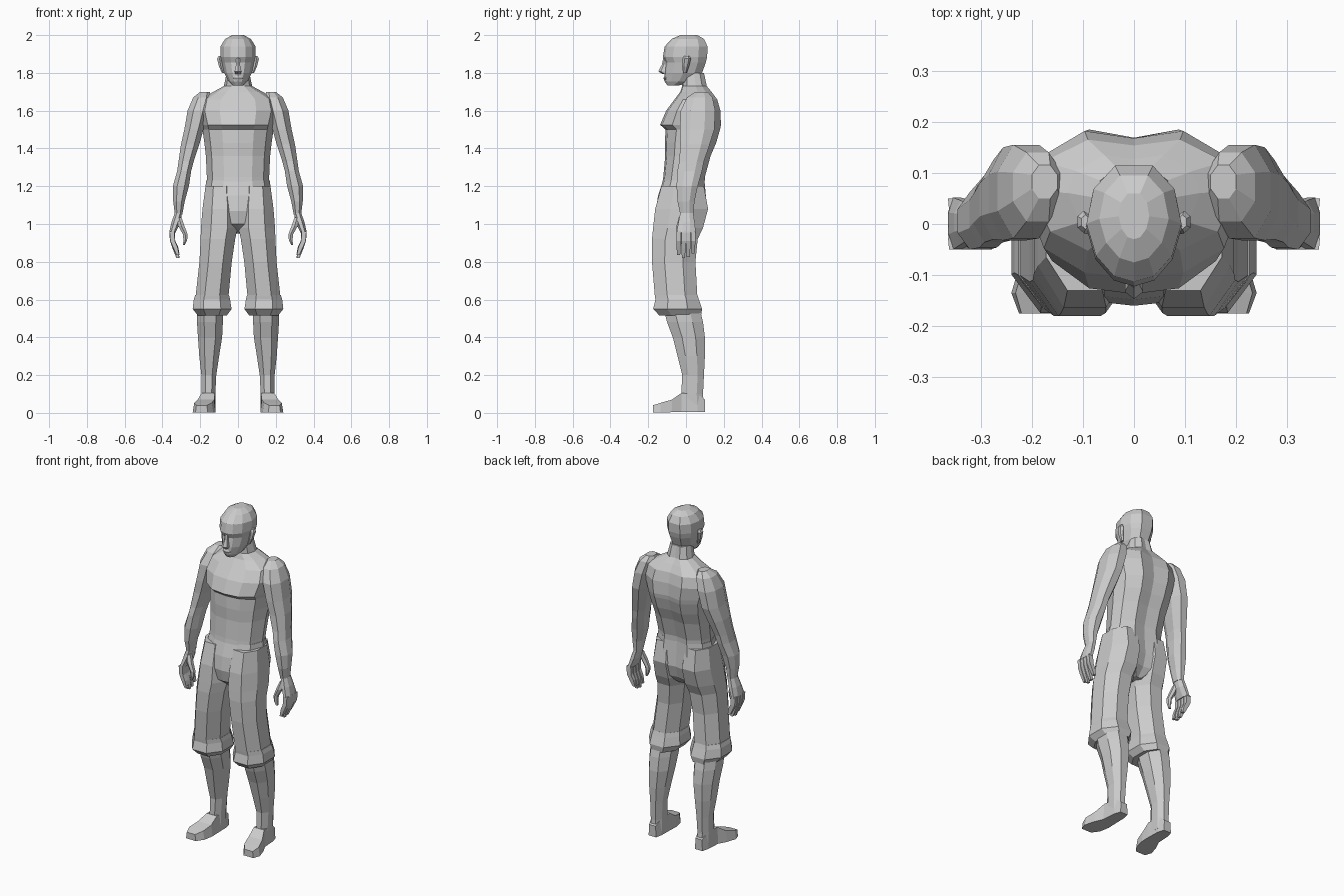
import bpy, bmesh

# Half cross-sections from front centre to back centre, in a -1..1 box
OCT = [(0.45, -1), (1, -0.42), (1, 0.42), (0.45, 1)]
HEX = [(0, -1), (0.9, -0.5), (0.9, 0.5), (0, 1)]
BOX = [(0.85, -1), (1, 0.9)]
TORSO = [(0, -1), (0.45, -0.93), (0.82, -0.6), (1, 0.1), (0.88, 0.62), (0.45, 1), (0, 0.9)]
SKULL = [(0, -1), (0.42, -0.9), (0.8, -0.55), (1, 0.0), (0.85, 0.6), (0.4, 1)]


def loft(name, half, sections, mirror=False, axis='Z'):
    """Skin a stack of sections (t, x0, x1, y0, y1); axis 'Y' runs it front to back."""
    ring = half + [(-x, y) for x, y in reversed(half) if x != 0]
    bm = bmesh.new()
    rings = []
    for t, x0, x1, y0, y1 in sections:
        row = []
        for u, v in ring:
            a = (x0 + x1) / 2 + u * (x1 - x0) / 2
            b = (y0 + y1) / 2 + v * (y1 - y0) / 2
            row.append(bm.verts.new((a, t, b) if axis == 'Y' else (a, b, t)))
        rings.append(row)
    n = len(ring)
    for lo, hi in zip(rings, rings[1:]):
        for i in range(n):
            j = (i + 1) % n
            bm.faces.new((lo[i], lo[j], hi[j], hi[i]))
    bm.faces.new(rings[0])
    bm.faces.new(rings[-1])
    bmesh.ops.recalc_face_normals(bm, faces=bm.faces)
    mesh = bpy.data.meshes.new(name)
    bm.to_mesh(mesh)
    bm.free()
    ob = bpy.data.objects.new(name, mesh)
    bpy.context.collection.objects.link(ob)
    if mirror:
        ob.modifiers.new("mirror", 'MIRROR').use_mirror_merge = False
    return ob


def sym(rows):
    """Sections centred on x = 0 from (z, half width, front, back)."""
    return [(z, -w, w, f, b) for z, w, f, b in rows]


# Torso with chest ledge, upper back, sloping shoulders and neck
loft("torso", TORSO, sym([
    (1.12, .165, -.14, .095), (1.25, .165, -.12, .10), (1.36, .17, -.11, .13),
    (1.43, .178, -.112, .16), (1.50, .188, -.108, .18), (1.525, .195, -.137, .185),
    (1.60, .215, -.105, .182), (1.66, .20, -.06, .165), (1.70, .13, -.03, .135),
    (1.73, .075, -.02, .11), (1.80, .06, -.02, .095)]))

# Head
loft("head", SKULL, sym([
    (1.733, .028, -.098, -.04), (1.755, .05, -.113, .04), (1.80, .073, -.115, .085),
    (1.855, .087, -.108, .105), (1.885, .094, -.122, .112), (1.94, .093, -.113, .114),
    (1.98, .068, -.075, .095), (2.0, .03, -.03, .06)]))
loft("nose", HEX, sym([
    (1.795, .017, -.125, -.09), (1.808, .02, -.147, -.09),
    (1.845, .011, -.127, -.09), (1.88, .012, -.12, -.09)]))
loft("lips", HEX, sym([
    (1.76, .018, -.115, -.09), (1.772, .028, -.119, -.09), (1.785, .015, -.113, -.09)]))
loft("ear", HEX, [
    (1.80, .072, .086, -.018, .004), (1.835, .08, .102, -.02, .016),
    (1.875, .084, .112, -.018, .026), (1.89, .086, .104, -.01, .018)], True)

# Arms
loft("arm", OCT, [
    (1.70, .15, .20, .05, .115), (1.67, .14, .237, .005, .14), (1.60, .155, .267, -.028, .155),
    (1.50, .183, .284, -.032, .15), (1.42, .205, .302, -.03, .125), (1.33, .235, .315, -.036, .095),
    (1.28, .248, .322, -.046, .085), (1.20, .26, .345, -.05, .062), (1.12, .282, .343, -.045, .045),
    (1.05, .295, .334, -.03, .038)], True)

# Hands: palm, four curled fingers and a thumb
loft("palm", OCT, [
    (1.06, .296, .334, -.03, .038), (1.01, .305, .352, -.04, .046),
    (.955, .33, .364, -.05, .052)], True)
for k, drop in enumerate((.015, 0, .005, .025)):
    y0 = -.05 + k * .0255
    loft("finger", BOX, [
        (.96, .335, .364, y0, y0 + .025), (.91, .332, .36, y0, y0 + .025),
        (.87 + drop / 2, .318, .346, y0, y0 + .023),
        (.82 + drop, .31, .326, y0 + .003, y0 + .02)], True)
loft("thumb", HEX, [
    (1.035, .298, .328, -.038, .0), (.99, .282, .318, -.05, -.01),
    (.945, .265, .293, -.05, -.018), (.915, .268, .29, -.048, -.02),
    (.89, .28, .292, -.044, -.026)], True)

# Shorts: pelvis, legs and rolled cuffs
loft("shorts_seat", TORSO, sym([
    (1.23, .168, -.122, .098), (1.15, .178, -.148, .105), (1.07, .187, -.16, .112),
    (1.0, .15, -.145, .09), (.95, .04, -.08, .04)]))
loft("shorts_leg", OCT, [
    (1.20, .02, .172, -.13, .095), (1.08, .004, .188, -.163, .117), (.98, .002, .196, -.174, .09),
    (.92, .015, .198, -.18, .062), (.80, .033, .204, -.18, .05), (.62, .05, .224, -.165, .06)], True)
loft("shorts_cuff", OCT, [
    (.625, .048, .226, -.165, .06), (.60, .042, .234, -.162, .068),
    (.55, .034, .24, -.174, .085), (.515, .06, .212, -.14, .08)], True)

# Lower legs
loft("lower_leg", OCT, [
    (.56, .08, .215, -.12, .07), (.48, .08, .217, -.10, .09), (.40, .084, .212, -.07, .10),
    (.30, .10, .205, -.045, .1), (.20, .115, .194, -.02, .095), (.10, .12, .192, -.025, .09),
    (.03, .12, .19, -.03, .095)], True)

# Feet, turned slightly outward
loft("foot", BOX, [
    (.10, .13, .18, .07, 0), (.06, .12, .192, .10, 0), (-.025, .118, .198, .105, 0),
    (-.075, .118, .222, .07, 0), (-.135, .13, .24, .053, 0), (-.175, .16, .225, .04, 0)],
    True, 'Y')
